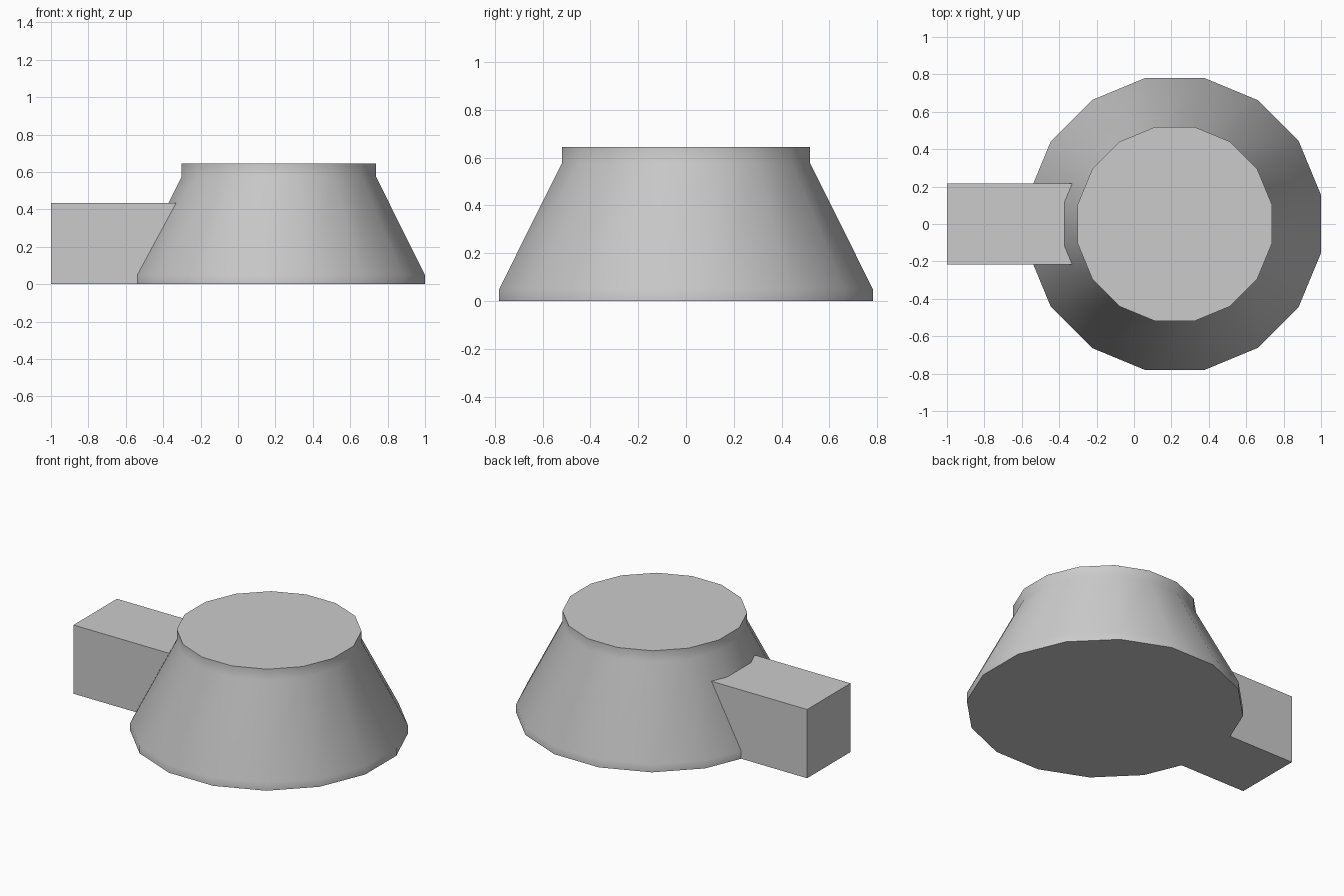
import bpy
import bmesh
import math

cube = bpy.data.objects.get("Cube")
if cube:
    bpy.data.objects.remove(cube, do_unlink=True)

grey = bpy.data.materials.new("plain grey")
grey.use_nodes = True
colour = (0.6, 0.6, 0.6, 1)
grey.diffuse_color = colour
grey.node_tree.nodes["Principled BSDF"].inputs["Base Color"].default_value = colour


def add_object(name, bm):
    bmesh.ops.recalc_face_normals(bm, faces=bm.faces)
    mesh = bpy.data.meshes.new(name)
    bm.to_mesh(mesh)
    bm.free()
    mesh.materials.append(grey)
    obj = bpy.data.objects.new(name, mesh)
    bpy.context.collection.objects.link(obj)
    return obj


# Tapered body: rings of (radius, height) with a short upright band at each end
SIDES = 16
profile = [(0.797, 0), (0.797, 0.05), (0.53, 0.575), (0.53, 0.645)]
bm = bmesh.new()
rings = []
for radius, z in profile:
    angles = [(i + 0.5) * math.tau / SIDES for i in range(SIDES)]
    rings.append([bm.verts.new((radius * math.cos(a), radius * math.sin(a), z))
                  for a in angles])
for low, high in zip(rings, rings[1:]):
    for i in range(SIDES):
        j = (i + 1) % SIDES
        bm.faces.new((low[i], low[j], high[j], high[i]))
bm.faces.new(rings[0])
bm.faces.new(rings[-1])
body = add_object("tapered_body", bm)
body.location.x = 0.218
bpy.ops.object.select_all(action="DESELECT")
body.select_set(True)
bpy.context.view_layer.objects.active = body
bpy.ops.object.shade_smooth_by_angle(angle=math.radians(30))

# Square side block, its inner end buried in the body
x_out, x_in, width, height = -1, -0.25, 0.434, 0.435
bm = bmesh.new()
bmesh.ops.create_cube(bm, size=1)
bmesh.ops.scale(bm, vec=(x_in - x_out, width, height), verts=bm.verts)
block = add_object("side_block", bm)
block.location = ((x_in + x_out) / 2, 0, height / 2)
